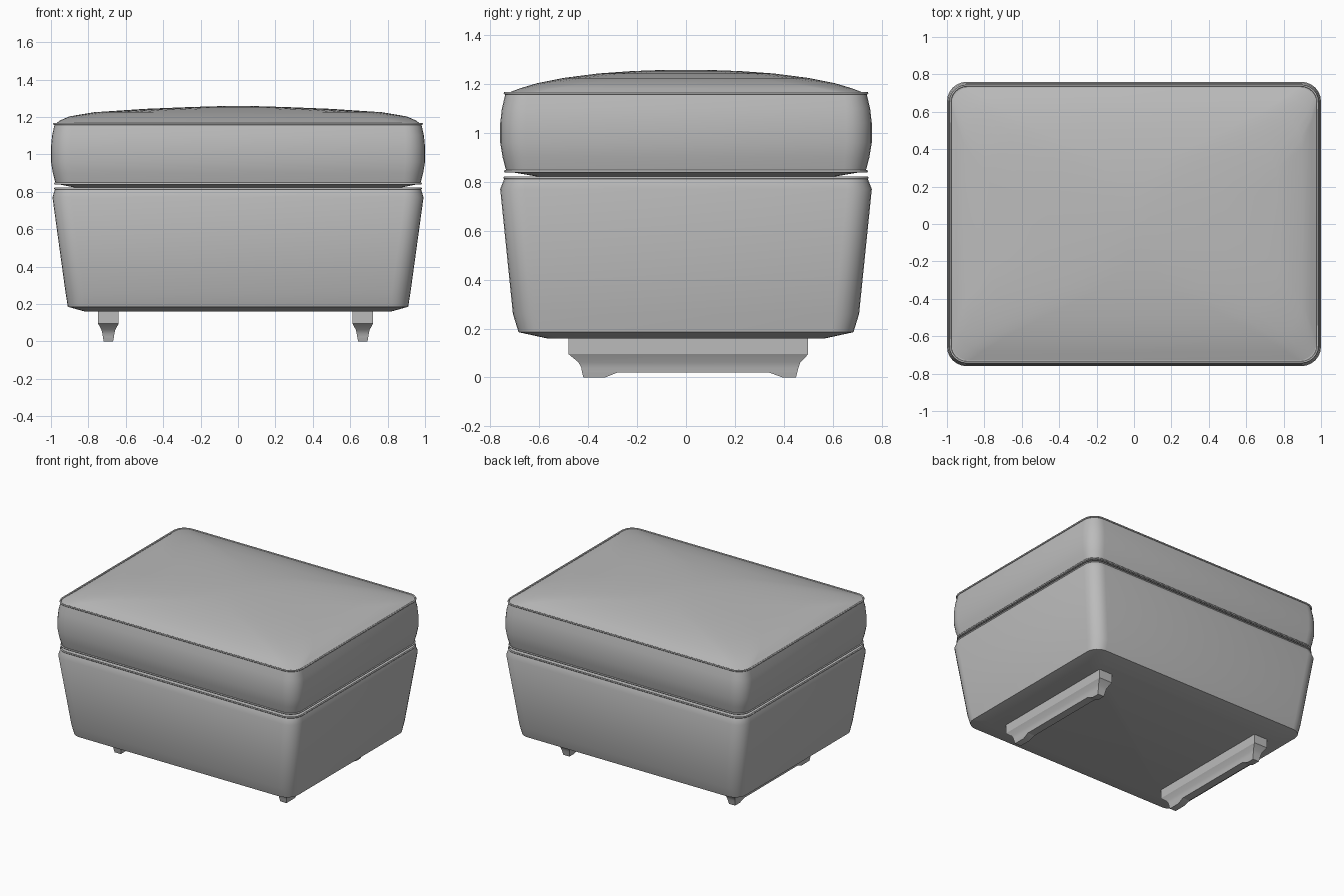
import bpy, bmesh, math

if "Cube" in bpy.data.objects:
    bpy.data.objects.remove(bpy.data.objects["Cube"])

grey = bpy.data.materials.new("plain grey")
grey.diffuse_color = (0.5, 0.5, 0.5, 1)
grey.use_nodes = True
grey.node_tree.nodes["Principled BSDF"].inputs["Base Color"].default_value = grey.diffuse_color


def rounded_rect(hx, hy, r, seg=6):
    """Outline points of a rounded rectangle, counter-clockwise."""
    pts = []
    for k, (sx, sy) in enumerate([(1, 1), (-1, 1), (-1, -1), (1, -1)]):
        for i in range(seg + 1):
            a = math.pi / 2 * (k + i / seg)
            pts.append((sx * (hx - r) + r * math.cos(a), sy * (hy - r) + r * math.sin(a)))
    return pts


def loft(name, rings, closed=False, angle=35):
    """Skin a stack of equal-length point rings; cap the ends unless closed."""
    bm = bmesh.new()
    vs = [[bm.verts.new(p) for p in ring] for ring in rings]
    n = len(vs[0])
    pairs = list(zip(vs, vs[1:])) + ([(vs[-1], vs[0])] if closed else [])
    for a, b in pairs:
        for i in range(n):
            j = (i + 1) % n
            bm.faces.new((a[i], a[j], b[j], b[i]))
    if not closed:
        bm.faces.new(vs[0][::-1])
        bm.faces.new(vs[-1])
    bmesh.ops.recalc_face_normals(bm, faces=bm.faces)
    me = bpy.data.meshes.new(name)
    bm.to_mesh(me)
    bm.free()
    me.materials.append(grey)
    ob = bpy.data.objects.new(name, me)
    bpy.context.collection.objects.link(ob)
    bpy.ops.object.select_all(action='DESELECT')
    ob.select_set(True)
    bpy.context.view_layer.objects.active = ob
    bpy.ops.object.shade_smooth_by_angle(angle=math.radians(angle))
    return ob


def rounded_stack(name, levels):
    """Levels are (z, half x, half y, corner radius)."""
    return loft(name, [[(x, y, z) for x, y in rounded_rect(hx, hy, r)]
                       for z, hx, hy, r in levels])


# tapered upholstered base
rounded_stack("base", [
    (0.16, 0.82, 0.57, 0.08), (0.185, 0.91, 0.685, 0.09), (0.26, 0.922, 0.708, 0.10),
    (0.77, 0.992, 0.76, 0.10), (0.815, 0.978, 0.742, 0.09)])

# cushion with bulging sides
rounded_stack("cushion", [
    (0.822, 0.87, 0.61, 0.08), (0.843, 0.975, 0.735, 0.09), (0.90, 0.99, 0.75, 0.10),
    (0.96, 1.0, 0.76, 0.105), (1.04, 1.0, 0.76, 0.105), (1.10, 0.994, 0.753, 0.10),
    (1.163, 0.98, 0.738, 0.09)])

# crowned top panel
rounded_stack("cushion_top", [
    (1.16, 0.98, 0.738, 0.09), (1.182, 0.95, 0.68, 0.14), (1.203, 0.90, 0.61, 0.20),
    (1.225, 0.77, 0.50, 0.28), (1.243, 0.50, 0.36, 0.30), (1.253, 0.25, 0.22, 0.20),
    (1.258, 0.08, 0.08, 0.07)])

# thin piping along the seams
for name, z, hx, hy in [("base_piping", 0.817, 0.978, 0.741),
                        ("lower_piping", 0.843, 0.977, 0.738),
                        ("upper_piping", 1.163, 0.983, 0.740)]:
    rings = []
    for k in range(6):
        a = math.tau * k / 6
        d, dz = 0.006 * math.cos(a), 0.006 * math.sin(a)
        rings.append([(x, y, z + dz) for x, y in rounded_rect(hx + d, hy + d, 0.09 + d)])
    loft(name, rings, closed=True, angle=70)


def block(name, cx, levels):
    """Levels are (z, half width, y start, y end)."""
    loft(name, [[(cx - w, y0, z), (cx + w, y0, z), (cx + w, y1, z), (cx - w, y1, z)]
                for z, w, y0, y1 in levels], angle=25)


# runner feet, each with a toe at both ends
for side, cx in (("left", -0.693), ("right", 0.667)):
    block(side + "_runner", cx, [
        (0.17, 0.055, -0.48, 0.50), (0.095, 0.055, -0.48, 0.50),
        (0.062, 0.037, -0.44, 0.468), (0.04, 0.032, -0.428, 0.46), (0.02, 0.029, -0.425, 0.455)])
    block(side + "_front_toe", cx, [(0.02, 0.029, -0.425, -0.28), (0.0, 0.025, -0.42, -0.33)])
    block(side + "_back_toe", cx, [(0.02, 0.029, 0.34, 0.455), (0.0, 0.025, 0.395, 0.45)])
